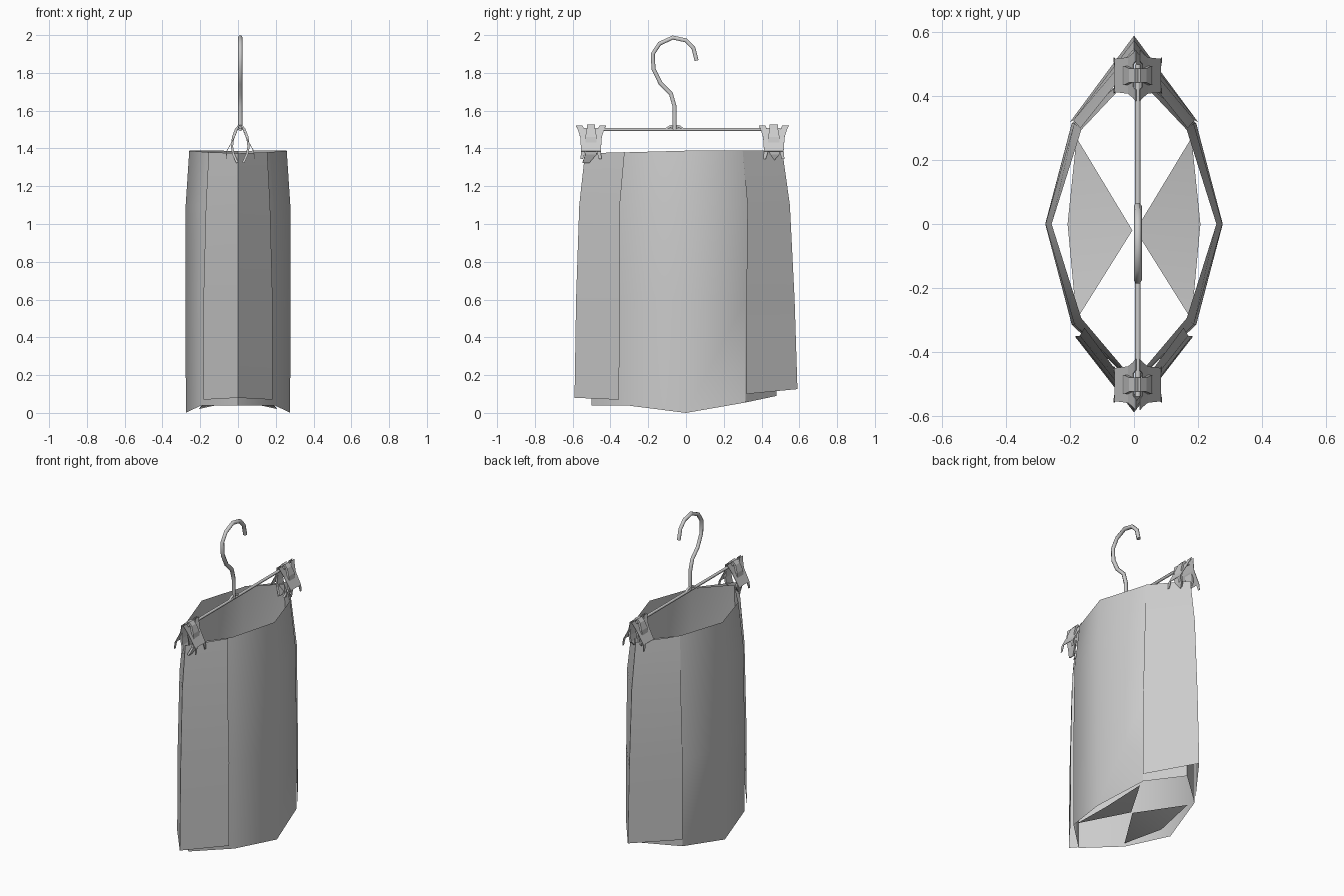
import bpy, bmesh, math
from mathutils import Vector

cube = bpy.data.objects.get("Cube")
if cube:
    bpy.data.objects.remove(cube, do_unlink=True)

GREY = (0.6, 0.6, 0.6, 1.0)
grey = bpy.data.materials.new("plain grey")
grey.use_nodes = True
grey.diffuse_color = GREY
for node in grey.node_tree.nodes:
    if node.type == 'BSDF_PRINCIPLED':
        node.inputs["Base Color"].default_value = GREY
        node.inputs["Roughness"].default_value = 0.8


def make(name, verts, faces, angle=0, outward=False):
    """Mesh object from points and faces; flat unless a smoothing angle is given."""
    mesh = bpy.data.meshes.new(name)
    mesh.from_pydata([tuple(v) for v in verts], [], faces)
    if outward:
        bm = bmesh.new()
        bm.from_mesh(mesh)
        bmesh.ops.recalc_face_normals(bm, faces=bm.faces)
        bm.to_mesh(mesh)
        bm.free()
    mesh.materials.append(grey)
    obj = bpy.data.objects.new(name, mesh)
    bpy.context.collection.objects.link(obj)
    if angle:
        bpy.ops.object.select_all(action='DESELECT')
        bpy.context.view_layer.objects.active = obj
        obj.select_set(True)
        bpy.ops.object.shade_smooth_by_angle(angle=math.radians(angle))
    return obj


def loft(name, rows, closed, angle):
    """Sheet through rows of points, from the lowest row upward."""
    n = len(rows[0])
    faces = [(r * n + k, r * n + (k + 1) % n, r * n + n + (k + 1) % n, r * n + n + k)
             for r in range(len(rows) - 1) for k in range(n if closed else n - 1)]
    return make(name, [p for row in rows for p in row], faces, angle)


def tube(name, path, radius, sides=6):
    """Closed rod through a list of points lying in one x plane."""
    path = [Vector(p) for p in path]
    verts, faces = [], []
    for i, p in enumerate(path):
        t = (path[min(i + 1, len(path) - 1)] - path[max(i - 1, 0)]).normalized()
        u = Vector((1, 0, 0))
        v = t.cross(u)
        for k in range(sides):
            a = math.tau * k / sides
            verts.append(p + radius * (math.cos(a) * u + math.sin(a) * v))
    for i in range(len(path) - 1):
        for k in range(sides):
            n = (k + 1) % sides
            faces.append((i * sides + k, i * sides + n,
                          (i + 1) * sides + n, (i + 1) * sides + k))
    faces.append(tuple(range(sides)))
    faces.append(tuple(range((len(path) - 1) * sides, len(path) * sides)))
    return make(name, verts, faces, 65, True)


# Bag body: rings of eight corners, front corner first
# each level: front y, back y, corner x, corner y, side x, heights at five stations
levels = [
    (-0.5, 0.48, 0.195, 0.315, 0.276, (0.04, 0.04, 0.0, 0.055, 0.09)),
    (-0.5, 0.48, 0.195, 0.315, 0.278, (0.6,) * 5),
    (-0.5, 0.48, 0.187, 0.315, 0.277, (1.1,) * 5),
    (-0.49, 0.47, 0.165, 0.295, 0.258, (1.372, 1.38, 1.388, 1.39, 1.386)),
]


def ring(front, back, cx, cy, sx, z):
    return [(0, front, z[0]), (cx, -cy, z[1]), (sx, 0, z[2]), (cx, cy, z[3]),
            (0, back, z[4]), (-cx, cy, z[3]), (-sx, 0, z[2]), (-cx, -cy, z[1])]


loft("bag_body", [ring(*level) for level in levels], True, 35)

# Front and back panels: outer folds wrapped over the body corners
# each level: fold y, edge x, edge y, fold height, edge height
for name, s, folds in (
        ("front_panel", -1, [(0.59, 0.183, 0.355, 0.08, 0.07), (0.582, 0.183, 0.35, 0.6, 0.6),
                             (0.565, 0.17, 0.35, 1.1, 1.1), (0.535, 0.155, 0.325, 1.374, 1.38)]),
        ("back_panel", 1, [(0.59, 0.2, 0.32, 0.126, 0.1), (0.575, 0.2, 0.32, 0.6, 0.6),
                           (0.55, 0.19, 0.325, 1.1, 1.1), (0.51, 0.168, 0.3, 1.386, 1.39)])):
    rows = [[(s * ex, s * ey, ez), (0, s * fy, fz), (-s * ex, s * ey, ez)]
            for fy, ex, ey, fz, ez in folds]
    loft(name, rows, False, 85)

# Bottom panels: two fans that meet near the middle, facing down
for side, sx in (("left", 1), ("right", -1)):
    fan = [(0.005 * sx, -0.02, 0.065), (0.18 * sx, -0.3, 0.05),
           (0.208 * sx, 0, 0.02), (0.18 * sx, 0.27, 0.055)]
    make("bottom_panel_" + side, fan, [(0, 1, 2), (0, 2, 3)] if sx < 0
         else [(0, 2, 1), (0, 3, 2)], 60).data.flip_normals()

# Hanger: crossbar, hook and the little bridge at its foot
X = 0.012
tube("crossbar", [(X, -0.54, 1.5), (X, 0.5, 1.5)], 0.009)
hook = [(-0.06, 1.5), (-0.06, 1.62), (-0.08, 1.69), (-0.135, 1.745),
        (-0.172, 1.82), (-0.176, 1.9), (-0.14, 1.955), (-0.07, 1.987),
        (0, 1.972), (0.04, 1.93), (0.056, 1.865)]
tube("hook", [(X, y, z) for y, z in hook], 0.0125)
tube("hook_bridge", [(X, -0.11, 1.498), (X, -0.085, 1.515), (X, -0.06, 1.521),
                     (X, -0.035, 1.515), (X, -0.01, 1.498)], 0.008)


def strip(name, y0, sx, rows, thick):
    """Bent flat-sided sheet: each row is (x, z, y from, y to)."""
    points = [[(X + sx * x, y0 + a, z), (X + sx * x, y0 + b, z)]
              for x, z, a, b in rows]
    mod = loft(name, points, False, 0).modifiers.new("thickness", 'SOLIDIFY')
    mod.thickness = thick
    mod.offset = 0


# Clips: on each side a thin flared grip with ears and prongs, and a bowed jaw
for place, y0 in (("front", -0.503), ("back", 0.465)):
    for side, sx in (("left", 1), ("right", -1)):
        tag = "_" + place + "_" + side
        strip("clip_grip" + tag, y0, sx, [
            (0.014, 1.5, -0.07, 0.07), (0.03, 1.46, -0.057, 0.057),
            (0.072, 1.385, -0.052, 0.052)], 0.003)
        strip("clip_jaw" + tag, y0, sx, [
            (0.004, 1.522, -0.022, 0.022), (0.022, 1.502, -0.022, 0.022),
            (0.038, 1.46, -0.03, 0.03), (0.044, 1.41, -0.03, 0.03),
            (0.036, 1.37, -0.03, 0.03), (0.016, 1.325, -0.045, -0.01)], 0.012)
        for end, s in (("a", -1), ("b", 1)):
            strip("clip_ear_" + end + tag, y0, sx, [
                (0.014, 1.5, 0.035 * s, 0.07 * s),
                (0.006, 1.522, 0.045 * s, 0.08 * s)], 0.003)
            strip("clip_prong_" + end + tag, y0, sx, [
                (0.072, 1.385, 0.03 * s, 0.052 * s),
                (0.074, 1.345, 0.042 * s, 0.056 * s)], 0.003)
